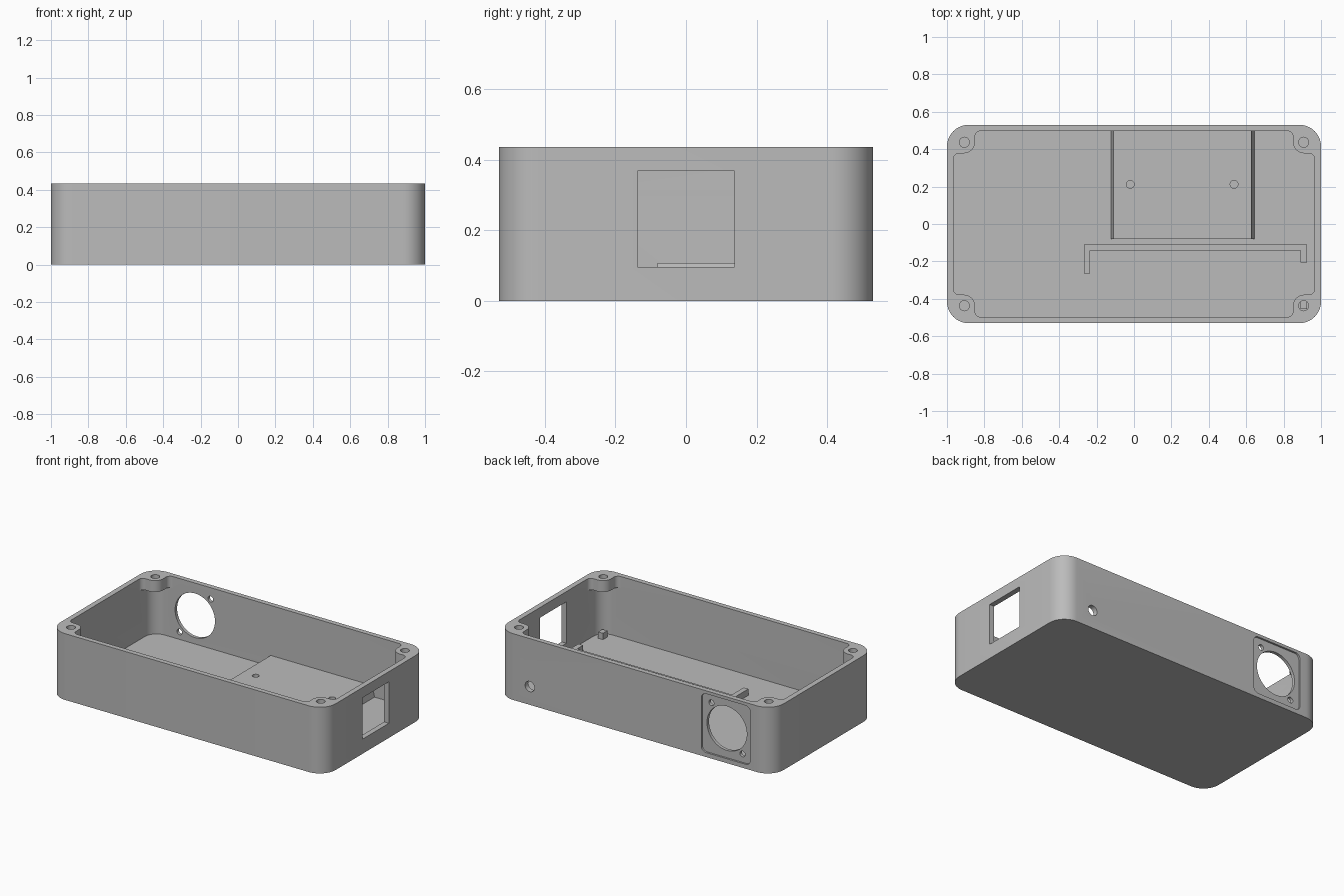
import bpy, bmesh
from math import sin, cos, pi, tau

old = bpy.data.objects.get("Cube")
if old:
    bpy.data.objects.remove(old, do_unlink=True)

grey = bpy.data.materials.new("plain grey")
grey.use_nodes = True
grey.diffuse_color = (0.5, 0.5, 0.5, 1)
grey.node_tree.nodes["Principled BSDF"].inputs["Base Color"].default_value = (0.5, 0.5, 0.5, 1)

AXES = {"z": lambda u, v, w: (u, v, w),
        "y": lambda u, v, w: (u, w, v),
        "x": lambda u, v, w: (w, u, v)}


def rounded(corners, steps=10):
    """Right-angled outline from (u, v, radius) corners, with true arcs."""
    out = []
    for i, (u, v, r) in enumerate(corners):
        if r == 0:
            out.append((u, v))
            continue
        dirs = []
        for n in (corners[i - 1], corners[(i + 1) % len(corners)]):
            du, dv = n[0] - u, n[1] - v
            length = (du * du + dv * dv) ** 0.5
            dirs.append((du / length, dv / length))
        (a, b), (c, d) = dirs
        for k in range(steps + 1):
            t = pi / 2 * k / steps
            out.append((u + r * (a + c - c * cos(t) - a * sin(t)),
                        v + r * (b + d - d * cos(t) - b * sin(t))))
    return out


def rect(u0, u1, v0, v1, r=0.0):
    return rounded([(u0, v0, r), (u1, v0, r), (u1, v1, r), (u0, v1, r)])


def circle(u, v, r, n=32):
    return [(u + r * cos(tau * k / n), v + r * sin(tau * k / n)) for k in range(n)]


def prism(name, outline, low, high, axis="z"):
    """Extrude an outline from low to high along an axis."""
    bm = bmesh.new()
    rings = [[bm.verts.new(AXES[axis](u, v, w)) for u, v in outline] for w in (low, high)]
    bm.faces.new(rings[0])
    bm.faces.new(rings[1])
    for i in range(len(outline)):
        bm.faces.new((rings[0][i - 1], rings[0][i], rings[1][i], rings[1][i - 1]))
    bmesh.ops.recalc_face_normals(bm, faces=bm.faces)
    mesh = bpy.data.meshes.new(name)
    bm.to_mesh(mesh)
    bm.free()
    obj = bpy.data.objects.new(name, mesh)
    mesh.materials.append(grey)
    bpy.context.collection.objects.link(obj)
    return obj


def activate(obj):
    bpy.ops.object.select_all(action="DESELECT")
    obj.select_set(True)
    bpy.context.view_layer.objects.active = obj


def cut(target, outline, low, high, axis="z"):
    cutter = prism("cutter", outline, low, high, axis)
    cutter.hide_render = True
    activate(target)
    mod = target.modifiers.new("cut", "BOOLEAN")
    mod.operation, mod.solver, mod.object = "DIFFERENCE", "EXACT", cutter
    bpy.ops.object.modifier_apply(modifier=mod.name)
    bpy.data.objects.remove(cutter, do_unlink=True)


# Enclosure shell with a rounded cavity
HEIGHT, FLOOR, BOSS_BASE = 0.435, 0.035, 0.36
IN_X, IN_Y = 0.965, 0.497
shell = prism("enclosure_shell", rect(-1, 1, -0.53, 0.53, 0.115), 0, HEIGHT)
cut(shell, rect(-IN_X, IN_X, -IN_Y, IN_Y, 0.085), FLOOR, BOSS_BASE)

# Upper opening leaves a screw boss in every corner
quarter = [(IN_X, 0.378, 0.03), (0.85, 0.378, 0.06), (0.85, IN_Y, 0.03)]
opening = []
for sx, sy in ((1, 1), (-1, 1), (-1, -1), (1, -1)):
    part = [(sx * x, sy * y, r) for x, y, r in quarter]
    opening += part if sx == sy else part[::-1]
cut(shell, rounded(opening), BOSS_BASE - 0.05, HEIGHT + 0.1)
for sx in (-1, 1):
    for sy in (-1, 1):
        cut(shell, circle(sx * 0.907, sy * 0.437, 0.027), BOSS_BASE - 0.05, HEIGHT + 0.1)

# Square socket window in the end wall
cut(shell, rect(-0.137, 0.137, 0.096, 0.368), 0.9, 1.1, "x")

# Fan recess, fan opening and its two screw holes in the back wall
FX, FZ = -0.66, 0.222
cut(shell, rect(FX - 0.178, FX + 0.178, FZ - 0.193, FZ + 0.193, 0.035), 0.518, 0.6, "y")
cut(shell, circle(FX, FZ, 0.145, 64), 0.45, 0.6, "y")
for s in (-1, 1):
    cut(shell, circle(FX + s * 0.113, FZ + s * 0.138, 0.019, 24), 0.45, 0.6, "y")

# Cable hole in the back wall
cut(shell, circle(0.764, 0.12, 0.034), 0.45, 0.6, "y")

# Raised platform with slanted sides and two blind screw holes
platform = prism("mounting_platform",
                 [(-0.125, 0.03), (0.645, 0.03), (0.627, 0.107), (-0.11, 0.107)],
                 -0.08, 0.505, "y")
for x in (-0.02, 0.535):
    cut(platform, circle(x, 0.212, 0.021, 24), 0.045, 0.2)

# Low board rail with turned ends, and a stop block opposite
rail = prism("board_rail",
             [(-0.268, -0.265), (-0.234, -0.265), (-0.234, -0.143), (0.89, -0.143),
              (0.89, -0.205), (0.925, -0.205), (0.925, -0.11), (-0.268, -0.11)],
             0.03, 0.077)
block = prism("board_stop", rect(0.89, 0.925, -0.455, -0.41), 0.03, 0.077)

for obj in (shell, platform, rail, block):
    activate(obj)
    bpy.ops.object.shade_smooth_by_angle(angle=pi / 6)
